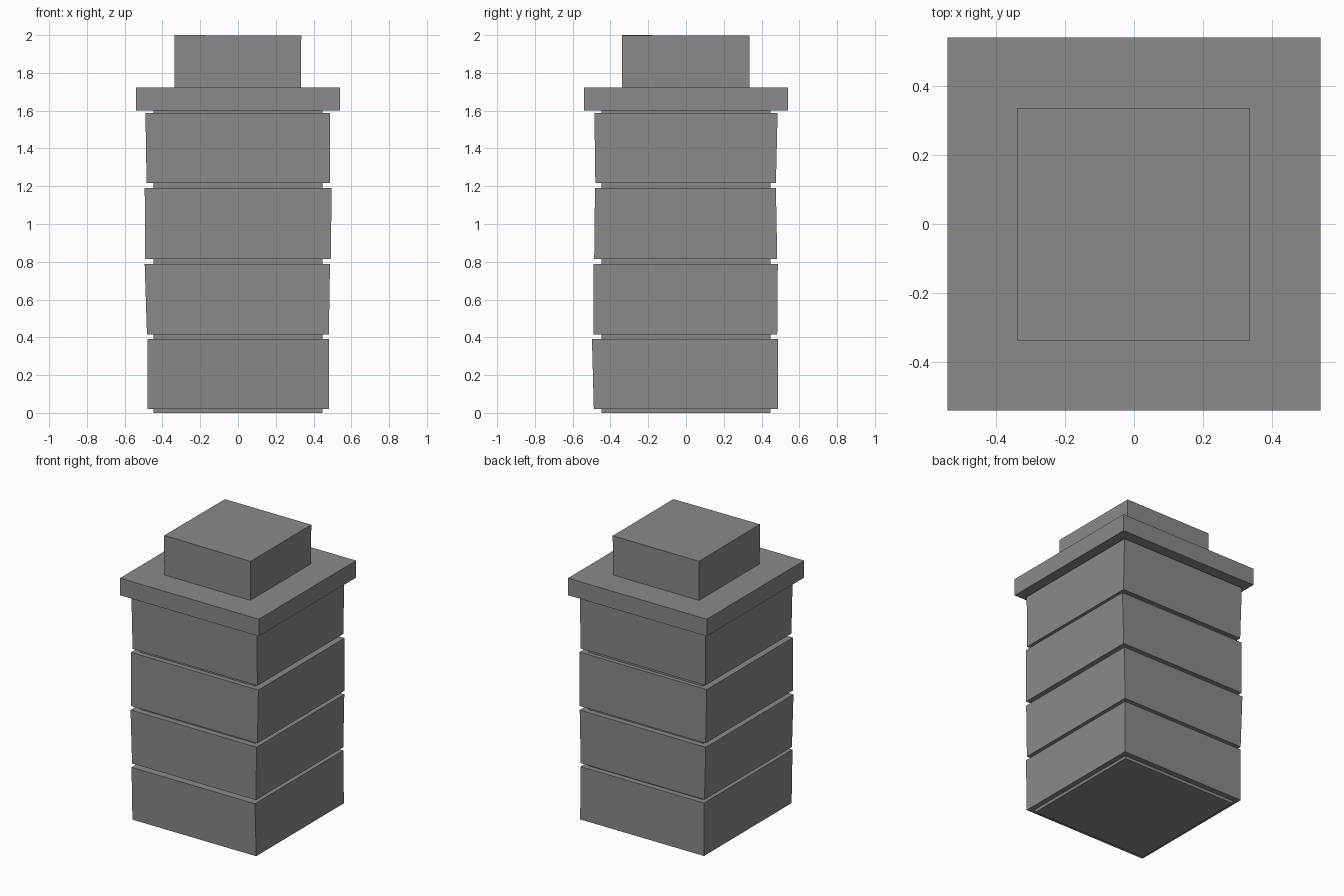
import bpy
import bmesh

cube = bpy.data.objects.get("Cube")
if cube:
    bpy.data.objects.remove(cube, do_unlink=True)

# Single stone colour
stone = bpy.data.materials.new("grey_stone")
stone.use_nodes = True
colour = (0.25, 0.255, 0.25, 1)
stone.diffuse_color = colour
bsdf = stone.node_tree.nodes["Principled BSDF"]
bsdf.inputs["Base Color"].default_value = colour
bsdf.inputs["Roughness"].default_value = 0.9


def slab(name, z0, z1, bottom, top=None):
    """Box whose bottom and top outlines (x0, x1, y0, y1) may differ slightly."""
    top = top or bottom
    bm = bmesh.new()
    bmesh.ops.create_cube(bm, size=2)
    for v in bm.verts:
        x0, x1, y0, y1 = top if v.co.z > 0 else bottom
        v.co = (x1 if v.co.x > 0 else x0,
                y1 if v.co.y > 0 else y0,
                z1 if v.co.z > 0 else z0)
    mesh = bpy.data.meshes.new(name)
    bm.to_mesh(mesh)
    bm.free()
    mesh.materials.append(stone)
    obj = bpy.data.objects.new(name, mesh)
    bpy.context.collection.objects.link(obj)
    return obj


def square(half):
    return (-half, half, -half, half)


# Inner core, seen in the joints between the blocks
slab("core", 0, 1.62, square(0.447))

# Four slightly uneven stone courses
courses = [
    (0.02, 0.392, (-0.48, 0.483, -0.488, 0.486), (-0.48, 0.481, -0.498, 0.486)),
    (0.415, 0.788, (-0.482, 0.481, -0.489, 0.483), (-0.494, 0.487, -0.489, 0.486)),
    (0.815, 1.19, (-0.491, 0.491, -0.486, 0.483), (-0.494, 0.496, -0.482, 0.476)),
    (1.217, 1.587, (-0.484, 0.487, -0.48, 0.476), (-0.49, 0.486, -0.485, 0.485)),
]
for i, (z0, z1, bottom, top) in enumerate(courses, 1):
    slab(f"stone_course_{i}", z0, z1, bottom, top)

# Overhanging cap slab and the block on top
slab("cap_slab", 1.602, 1.722, square(0.54))
slab("top_block", 1.72, 1.997, (-0.337, 0.333, -0.338, 0.336),
     (-0.337, 0.335, -0.339, 0.336))
bpy.data.objects["top_block"].data.vertices[1].co.z = 2.0
